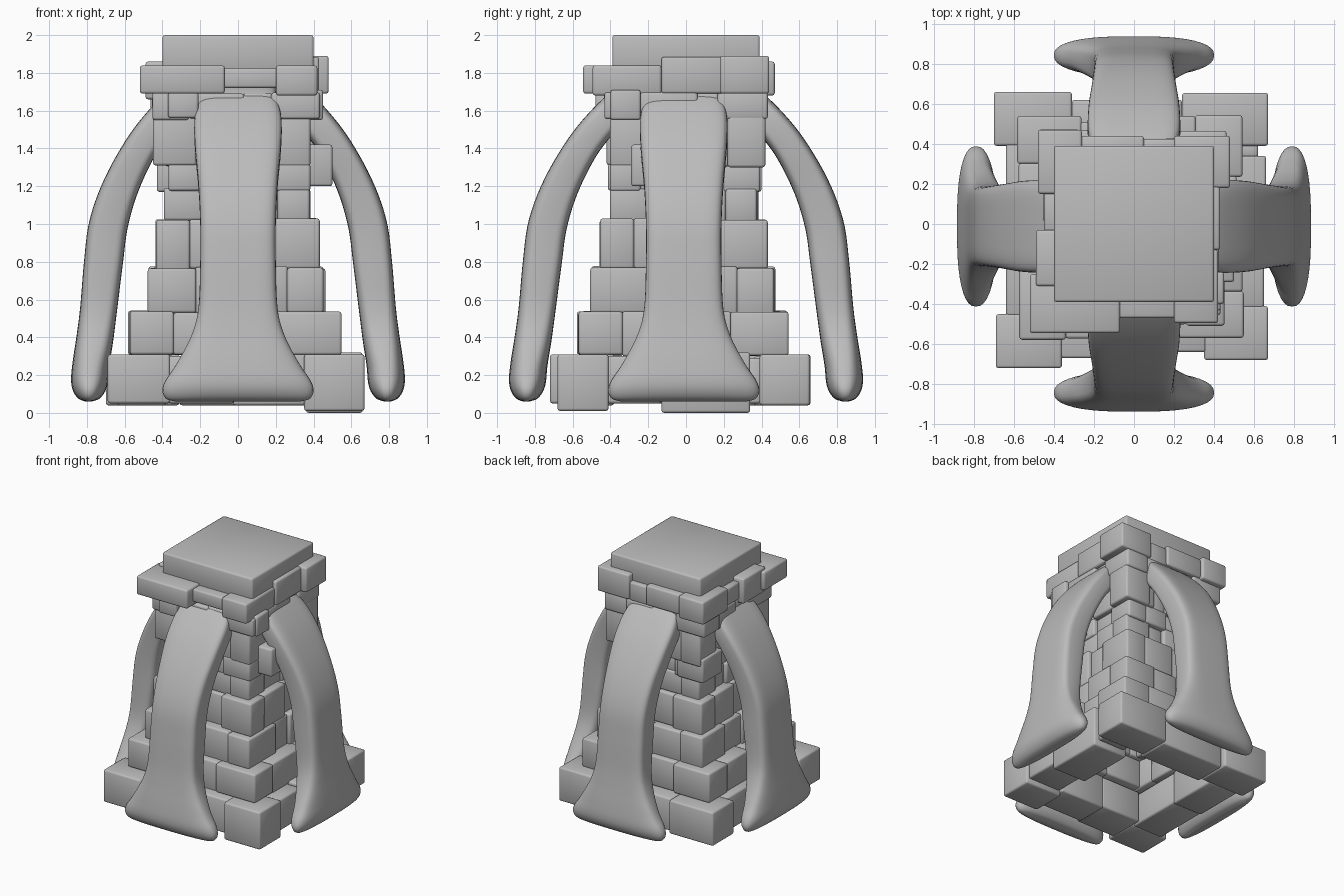
import bpy, bmesh, math, random
from mathutils import Vector

random.seed(4)
stone = bpy.data.materials.new("grey_stone")
stone.diffuse_color = (0.5, 0.5, 0.5, 1)


def finish(name, bm, angle):
    bmesh.ops.recalc_face_normals(bm, faces=bm.faces)
    me = bpy.data.meshes.new(name)
    bm.to_mesh(me)
    bm.free()
    ob = bpy.data.objects.new(name, me)
    bpy.context.collection.objects.link(ob)
    me.materials.append(stone)
    bpy.ops.object.select_all(action='DESELECT')
    ob.select_set(True)
    bpy.context.view_layer.objects.active = ob
    bpy.ops.object.shade_smooth_by_angle(angle=math.radians(angle))
    return ob


def add_block(bm, x0, x1, y0, y1, z0, z1, r=0.014):
    tmp = bmesh.new()
    bmesh.ops.create_cube(tmp, size=1)
    for v in tmp.verts:
        v.co = Vector(((x0 + x1) / 2 + v.co.x * (x1 - x0),
                       (y0 + y1) / 2 + v.co.y * (y1 - y0),
                       (z0 + z1) / 2 + v.co.z * (z1 - z0)))
    bmesh.ops.bevel(tmp, geom=tmp.edges[:], offset=r, segments=2,
                    profile=0.5, affect='EDGES')
    me = bpy.data.meshes.new("tmp")
    tmp.to_mesh(me)
    tmp.free()
    bm.from_mesh(me)
    bpy.data.meshes.remove(me)


def blocks(name, rows):
    bm = bmesh.new()
    for row in rows:
        add_block(bm, *row)
    return finish(name, bm, 50)


# base course: corner blocks and middle blocks
blocks("base_course", [
    (-0.69, -0.36, -0.72, -0.45, 0.05, 0.31), (0.35, 0.67, -0.68, -0.41, 0.01, 0.31),
    (-0.70, -0.31, 0.39, 0.66, 0.04, 0.31), (0.24, 0.67, 0.39, 0.655, 0.04, 0.31),
    (-0.37, -0.02, -0.67, -0.38, 0.05, 0.30), (-0.03, 0.36, -0.64, -0.38, 0.04, 0.31),
    (-0.31, 0.24, 0.36, 0.62, 0.04, 0.30),
    (0.36, 0.65, -0.42, -0.13, 0.05, 0.30), (0.36, 0.66, -0.13, 0.34, 0.0, 0.32),
    (0.38, 0.62, 0.33, 0.40, 0.05, 0.29),
    (-0.64, -0.38, -0.46, 0.0, 0.05, 0.30), (-0.64, -0.38, -0.01, 0.40, 0.04, 0.31)])


# tapering courses: four overlapping walls of blocks per ring
def ring(name, z0, z1, x0, x1, y0, y1, d, flip):
    rows = []
    j = lambda a=0.012: random.uniform(0, a)

    def wall(a, b, make):
        cut = a + (b - a) * random.uniform(0.32, 0.45)
        cut2 = a + (b - a) * random.uniform(0.6, 0.7)
        for i, (p, q) in enumerate(((a, cut), (cut, cut2), (cut2, b))):
            k = j(0.008) if i != 1 else 0.015 + j(0.02)
            rows.append(make(p - 0.003, q + 0.003, k) + (z0 - j(), z1 + j()))
    fx, fy = (0, d) if flip else (d, 0)
    wall(x0 + fx, x1 - fy, lambda p, q, k: (p, q, y0 + k, y0 + d))
    wall(x0 + fy, x1 - fx, lambda p, q, k: (p, q, y1 - d, y1 - k))
    wall(y0 + fy, y1 - fx, lambda p, q, k: (x0 + k, x0 + d, p, q))
    wall(y0 + fx, y1 - fy, lambda p, q, k: (x1 - d, x1 - k, p, q))
    blocks(name, rows)


courses = [
    (0.31, 0.53, -0.58, 0.545, -0.575, 0.54, 0.24),
    (0.53, 0.765, -0.475, 0.46, -0.505, 0.47, 0.20),
    (0.765, 1.02, -0.435, 0.43, -0.455, 0.43, 0.18),
    (1.02, 1.18, -0.39, 0.38, -0.40, 0.38, 0.17),
    (1.18, 1.31, -0.37, 0.38, -0.41, 0.39, 0.17),
    (1.31, 1.56, -0.42, 0.39, -0.40, 0.41, 0.18),
    (1.56, 1.69, -0.46, 0.43, -0.44, 0.43, 0.20)]
for i, c in enumerate(courses):
    ring("stone_course_%d" % (i + 2), *c, i % 2)

# odd stones sticking out of the shaft
blocks("loose_stones", [
    (0.22, 0.50, -0.29, -0.08, 1.20, 1.42), (-0.45, -0.22, -0.42, -0.2, 1.31, 1.58),
    (-0.43, -0.2, 0.15, 0.40, 1.17, 1.36), (0.2, 0.42, 0.22, 0.42, 1.30, 1.60),
    (-0.37, -0.21, -0.48, -0.25, 1.56, 1.70), (0.25, 0.45, -0.40, -0.24, 1.55, 1.71)])

# crown ring under the cap
blocks("crown_course", [
    (-0.52, -0.07, -0.545, -0.25, 1.69, 1.84), (-0.08, 0.24, -0.47, -0.25, 1.72, 1.825),
    (0.20, 0.42, -0.495, -0.13, 1.68, 1.84), (0.2, 0.43, -0.13, 0.20, 1.69, 1.885),
    (0.2, 0.48, 0.18, 0.44, 1.69, 1.89), (0.04, 0.21, 0.2, 0.425, 1.68, 1.83),
    (-0.27, 0.05, 0.2, 0.44, 1.69, 1.85), (-0.48, -0.26, 0.15, 0.47, 1.68, 1.86),
    (-0.45, -0.2, -0.04, 0.16, 1.69, 1.83), (-0.49, -0.2, -0.31, -0.03, 1.66, 1.86)])

# square cap
blocks("top_cap", [(-0.4, 0.4, -0.39, 0.39, 1.80, 2.0)])

# buttress stations: distance out, height, half width, half thickness, roundness
STATIONS = [
    (0.790, 0.060, 0.33, 0.015, 2.6), (0.790, 0.075, 0.38, 0.055, 2.6),
    (0.789, 0.115, 0.40, 0.085, 2.6), (0.786, 0.17, 0.385, 0.098, 2.7),
    (0.778, 0.26, 0.325, 0.098, 3), (0.757, 0.40, 0.25, 0.098, 3.8),
    (0.738, 0.55, 0.21, 0.098, 4.5), (0.712, 0.80, 0.20, 0.103, 5),
    (0.685, 1.00, 0.20, 0.103, 5), (0.620, 1.20, 0.21, 0.096, 5),
    (0.518, 1.40, 0.228, 0.088, 5), (0.415, 1.54, 0.23, 0.085, 5),
    (0.32, 1.64, 0.205, 0.08, 5), (0.24, 1.69, 0.20, 0.07, 5)]


def smooth_path(pts, n=5):
    out = []
    for i in range(len(pts) - 1):
        a, b, c, d = (pts[max(0, min(len(pts) - 1, i + k))] for k in (-1, 0, 1, 2))
        for s in range(n):
            t = s / n
            out.append([0.5 * (2 * q + (r - p) * t + (2 * p - 5 * q + 4 * r - u) * t * t
                               + (3 * q - p - 3 * r + u) * t ** 3)
                        for p, q, r, u in zip(a, b, c, d)])
    return out + [list(pts[-1])]


def buttress(name, angle, reach, shift):
    path = smooth_path([(s[0] * reach,) + s[1:] for s in STATIONS])
    bm = bmesh.new()
    rings, n = [], 40
    for i, (d, z, w, t, e) in enumerate(path):
        p, q = path[max(0, i - 1)], path[min(len(path) - 1, i + 1)]
        tan = Vector((q[0] - p[0], q[1] - p[1])).normalized()
        loop = []
        for k in range(n):
            c, s = math.cos(2 * math.pi * k / n), math.sin(2 * math.pi * k / n)
            u = math.copysign(abs(c) ** (2 / e), c) * w
            v = math.copysign(abs(s) ** (2 / e), s) * t
            loop.append(bm.verts.new((d + tan.y * v, u, z - tan.x * v)))
        rings.append(loop)
    for a, b in zip(rings, rings[1:]):
        for k in range(n):
            bm.faces.new((a[k], a[(k + 1) % n], b[(k + 1) % n], b[k]))
    bm.faces.new(rings[0])
    bm.faces.new(rings[-1])
    ob = finish(name, bm, 60)
    ob.rotation_euler.z = math.radians(angle)
    ob.location.y = shift


# four curved buttresses
buttress("right_buttress", 0, 1.0, -0.012)
buttress("back_buttress", 90, 1.068, 0)
buttress("left_buttress", 180, 1.0, -0.012)
buttress("front_buttress", 270, 1.068, 0)
